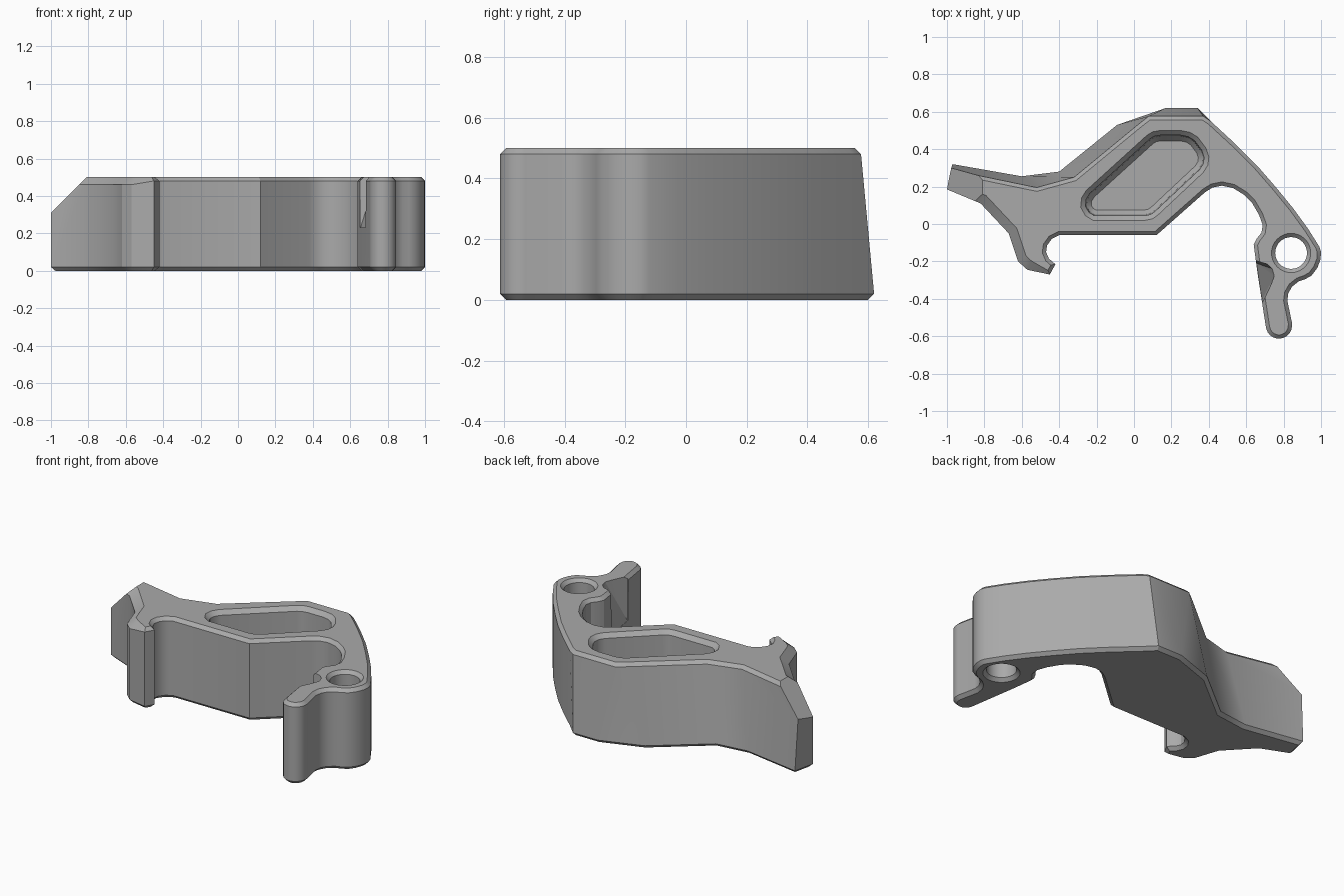
import bpy, bmesh, math
from mathutils import Vector

if "Cube" in bpy.data.objects:
    bpy.data.objects.remove(bpy.data.objects["Cube"])

grey = bpy.data.materials.new("plain grey")
grey.use_nodes = True
grey.diffuse_color = (0.4, 0.4, 0.4, 1)
grey.node_tree.nodes["Principled BSDF"].inputs["Base Color"].default_value = (0.4, 0.4, 0.4, 1)

H = 0.5       # plate height
BEVEL = 0.02  # standard edge chamfer


def arc(cx, cy, r, start, end, n):
    angles = [math.radians(start + (end - start) * i / n) for i in range(n + 1)]
    return [(cx + r * math.cos(a), cy + r * math.sin(a)) for a in angles]


def inset(pts, widths):
    """Mitred inset of a clockwise outline, one width per corner."""
    out = []
    for i, p in enumerate(pts):
        p = Vector(p)
        a = (p - Vector(pts[i - 1])).normalized()
        b = (Vector(pts[(i + 1) % len(pts)]) - p).normalized()
        na, nb = Vector((a.y, -a.x)), Vector((b.y, -b.x))
        out.append(tuple(p + (na + nb) * widths[i] / max(1 + na.dot(nb), 0.4)))
    return out


def loft(name, rings):
    """Solid skinned through closed rings of 3D points, from bottom to top."""
    bm = bmesh.new()
    rows = [[bm.verts.new(p) for p in ring] for ring in rings]
    n = len(rows[0])
    for lo, hi in zip(rows, rows[1:]):
        for i in range(n):
            j = (i + 1) % n
            bm.faces.new((lo[i], lo[j], hi[j], hi[i]))
    bm.faces.new(rows[0])
    bm.faces.new(rows[-1])
    return finish(name, bm)


def finish(name, bm):
    bmesh.ops.recalc_face_normals(bm, faces=bm.faces)
    mesh = bpy.data.meshes.new(name)
    bm.to_mesh(mesh)
    bm.free()
    mesh.materials.append(grey)
    obj = bpy.data.objects.new(name, mesh)
    bpy.context.collection.objects.link(obj)
    return obj


def at(pts, z):
    return [(x, y, z) for x, y in pts]


def hull(name, pts):
    bm = bmesh.new()
    for p in pts:
        bm.verts.new(p)
    bmesh.ops.convex_hull(bm, input=bm.verts)
    return finish(name, bm)


def cut(target, cutter):
    cutter.hide_render = True
    mod = target.modifiers.new("cut", 'BOOLEAN')
    mod.operation, mod.solver, mod.object = 'DIFFERENCE', 'EXACT', cutter
    bpy.context.view_layer.objects.active = target
    bpy.ops.object.modifier_apply(modifier=mod.name)
    bpy.data.objects.remove(cutter)


# Outline pieces: inner arch, hook and underside edge
arch = [(.705, -.55), (.66, -.26), (.64, -.11), (.655, -.08), (.682, -.045), (.688, -.005),
        (.668, .05), (.63, .115), (.59, .155), (.53, .192), (.47, .205), (.42, .195), (.38, .17)]
hook = [(.12, -.06), (-.40, -.06), (-.44, -.08), (-.465, -.115), (-.47, -.15), (-.455, -.185),
        (-.42, -.215), (-.45, -.27)]
# Wing leading edge, with a wider top chamfer
wing = [(-.57, -.245), (-.62, -.2), (-.67, -.05), (-.82, .11), (-1, .185)]
# Leaning back wall: foot position and top position
back_low = [(-.97, .32), (-.6, .255), (-.4, .28), (-.09, .53), (.17, .62), (.34, .62)]
back_top = [(-.98, .29), (-.52, .195), (-.32, .25), (.02, .53), (.08, .577), (.37, .577)]
# Long curved arm, pivot end and rounded leg
arm = [(.41, .55), (.54, .43), (.66, .31), (.76, .195), (.85, .085), (.93, -.025), (.99, -.12),
       (1, -.15), (.997, -.19), (.98, -.235), (.95, -.275), (.915, -.295), (.88, -.307),
       (.845, -.335), (.825, -.37), (.82, -.41), (.845, -.53)]
toe = arc(.775, -.543, .07, 0, -165, 10)

front = arch + hook + wing
low = front + back_low + arm + toe
top = front + back_top + arm + toe
w = [.05 if p in wing else BEVEL for p in top]
shoulder = [(x, y, H - min(c, .04)) for (x, y), c in zip(top, w)]
body = loft("lever_body", [
    at(inset(low, [BEVEL] * len(low)), 0), at(low, BEVEL),
    shoulder, at(inset(top, w), H)])

# Sloped corner at the wing tip
cut(body, hull("wing_tip_cutter", [(x, y, z) for y in (-.5, .7)
    for x, z in ((-1.1, .21), (-.71, .6), (-1.1, .6))]))

# Blind pocket with chamfered rim and floor
corners = [(-.22, .02), (-.26, .045), (-.285, .09), (-.28, .14), (-.255, .18), (.07, .475),
           (.1, .493), (.14, .5), (.25, .5), (.3, .49), (.34, .465), (.385, .405), (.4, .36),
           (.395, .315), (.37, .275), (.13, .05), (.1, .028), (.06, .02)]
cut(body, loft("pocket_cutter", [
    at(inset(corners, [d] * len(corners)), z)
    for z, d in ((.1, .055), (.13, .03), (.475, .025), (.5, 0), (.53, -.03))]))

# Pivot hole, chamfered at both ends
cut(body, loft("pivot_hole_cutter", [
    at(arc(.84, -.155, r, 0, 348.75, 31), z)
    for z, r in ((-.02, .125), (.02, .085), (.48, .085), (.52, .125))]))

# Tapered relief in the side of the leg
relief_top = [(.6, -.18), (.66, -.2), (.715, -.215), (.742, -.24), (.752, -.275),
              (.735, -.32), (.69, -.415), (.6, -.415)]
relief_low = [(.6, -.19), (.655, -.21), (.684, -.405), (.6, -.41)]
cut(body, hull("leg_relief_cutter", at(relief_top, .51) + at(relief_low, .23)))

# Smooth the curved walls and keep the chamfers crisp
bpy.ops.object.select_all(action='DESELECT')
body.select_set(True)
bpy.context.view_layer.objects.active = body
bpy.ops.object.shade_smooth_by_angle(angle=math.radians(28))
